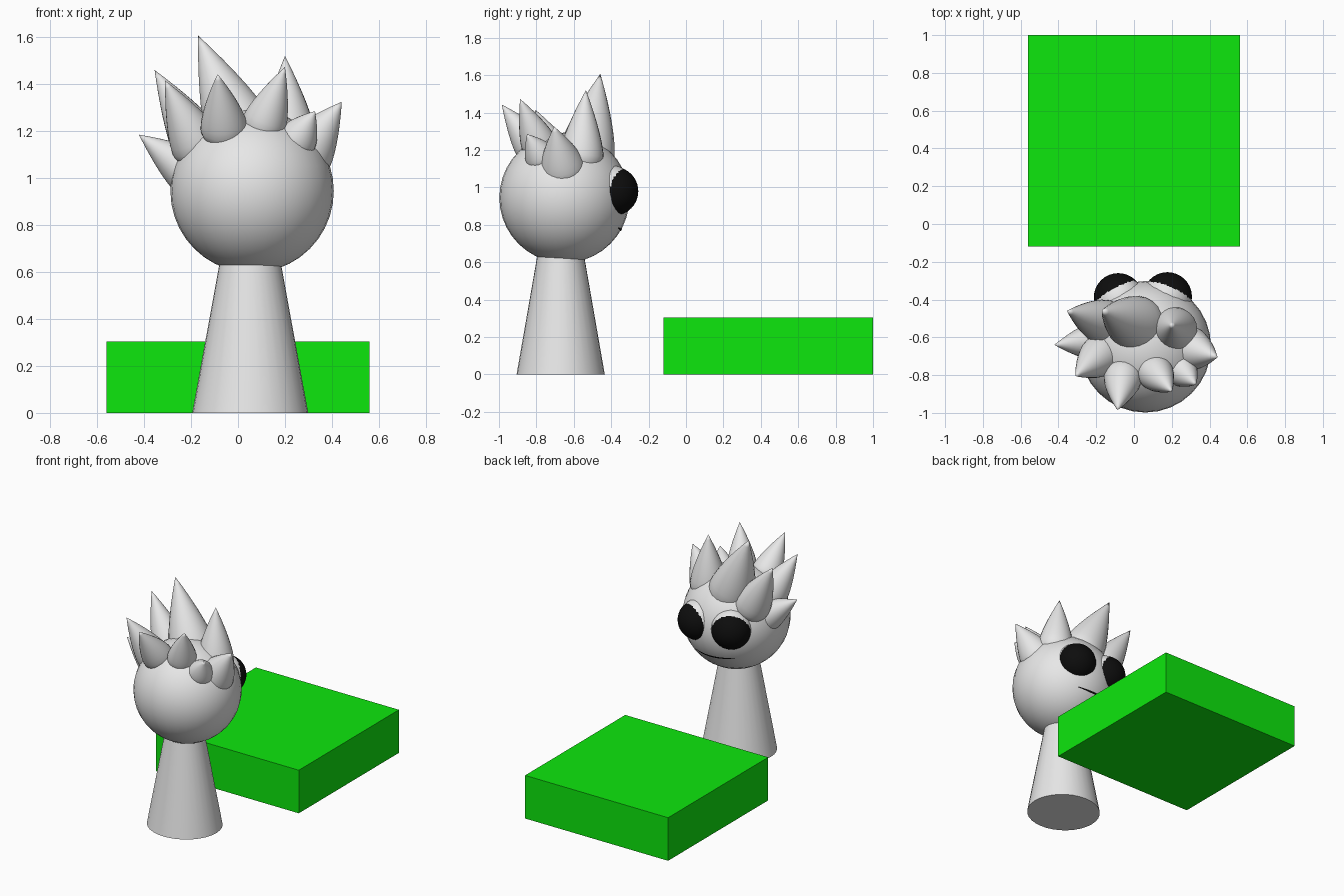
import bpy, bmesh, math
from mathutils import Vector, Matrix

if "Cube" in bpy.data.objects:
    bpy.data.objects.remove(bpy.data.objects["Cube"])


def material(name, rgb):
    m = bpy.data.materials.new(name)
    m.diffuse_color = (*rgb, 1)
    m.use_nodes = True
    m.node_tree.nodes["Principled BSDF"].inputs["Base Color"].default_value = m.diffuse_color
    return m


GREY = material("light grey", (0.8, 0.8, 0.8))
GREEN = material("bright green", (0.004, 0.8, 0.004))
BLACK = material("black", (0.004, 0.004, 0.004))
HEAD, HEAD_R = Vector((0.06, -0.65, 0.945)), 0.348


def finish(name, bm, mat, smooth=True):
    bmesh.ops.recalc_face_normals(bm, faces=bm.faces)
    me = bpy.data.meshes.new(name)
    bm.to_mesh(me)
    bm.free()
    me.materials.append(mat)
    ob = bpy.data.objects.new(name, me)
    bpy.context.collection.objects.link(ob)
    if smooth:
        bpy.ops.object.select_all(action='DESELECT')
        ob.select_set(True)
        bpy.context.view_layer.objects.active = ob
        bpy.ops.object.shade_smooth_by_angle(angle=math.radians(50))
    return ob


def ball(name, centre, r, mat, u=32, v=20):
    bm = bmesh.new()
    bmesh.ops.create_uvsphere(bm, u_segments=u, v_segments=v, radius=r,
                              matrix=Matrix.Translation(centre))
    return finish(name, bm, mat)


def spike(name, base, tip, r):
    """Teardrop: a ball at the base whose upper half is drawn out to a point."""
    base, tip = Vector(base), Vector(tip)
    axis = tip - base
    bm = bmesh.new()
    bmesh.ops.create_uvsphere(bm, u_segments=24, v_segments=20, radius=1)
    for v in bm.verts:
        rad = math.hypot(v.co.x, v.co.y)
        if v.co.z > 0:
            t = 1 - math.atan2(rad, v.co.z) / (math.pi / 2)
            k = r * (1 - t ** 1.35) / max(rad, 1e-6)
            v.co = Vector((v.co.x * k, v.co.y * k, t * axis.length))
        else:
            v.co *= r
    bm.transform(Matrix.Translation(base) @ axis.to_track_quat('Z', 'Y').to_matrix().to_4x4())
    finish(name, bm, GREY)


# green block
bm = bmesh.new()
bmesh.ops.create_cube(bm, size=1, matrix=Matrix.Translation((0, 0.44, 0.1525))
                      @ Matrix.Diagonal((1.12, 1.12, 0.305, 1)))
finish("green_block", bm, GREEN, smooth=False)

# tapered body
bm = bmesh.new()
bmesh.ops.create_cone(bm, cap_ends=True, segments=32, radius1=0.247, radius2=0.132, depth=0.63,
                      matrix=Matrix.Translation((0.052, -0.67, 0.315)) @ Matrix.Diagonal((1, 0.955, 1, 1)))
finish("body", bm, GREY)

# head
ball("head", HEAD, HEAD_R, GREY)

# bulging black eyes with a thin grey rim behind each
for side, c in (("left", (-0.083, -0.39, 0.98)), ("right", (0.177, -0.385, 0.98))):
    c = Vector(c)
    out = (c - HEAD).normalized()
    ball(side + "_eye", c, 0.13, BLACK)
    ball(side + "_eye_rim", c - out * 0.016 + Vector((0, 0, 0.006)), 0.134, GREY)

# mouth: thin band lying on the head
bm = bmesh.new()
rows = []
for i in range(17):
    s = i / 8 - 1
    x = -0.025 + 0.145 * s
    w = 0.006 * (1 - 0.6 * s * s)
    row = []
    for dz in (w, -w):
        z = -0.172 + 0.012 * s * s + dz
        y = math.sqrt(HEAD_R ** 2 - x * x - z * z)
        row.append(bm.verts.new(HEAD + Vector((x, y, z)) * 1.008))
    rows.append(row)
for a, b in zip(rows, rows[1:]):
    bm.faces.new((a[0], a[1], b[1], b[0]))
bmesh.ops.solidify(bm, geom=bm.faces[:], thickness=0.006)
finish("mouth", bm, BLACK)

# hair spikes: base centre, tip, base radius
SPIKES = [
    ((0.01, -0.53, 1.19), (-0.17, -0.458, 1.607), 0.15),
    ((0.215, -0.56, 1.17), (0.20, -0.535, 1.52), 0.12),
    ((-0.16, -0.52, 1.13), (-0.355, -0.46, 1.46), 0.12),
    ((-0.20, -0.62, 1.02), (-0.422, -0.64, 1.185), 0.105),
    ((-0.18, -0.70, 1.15), (-0.31, -0.805, 1.415), 0.11),
    ((-0.06, -0.82, 1.22), (-0.087, -0.985, 1.443), 0.10),
    ((0.115, -0.79, 1.24), (0.20, -0.887, 1.473), 0.095),
    ((0.255, -0.78, 1.17), (0.328, -0.85, 1.285), 0.085),
    ((0.29, -0.66, 1.11), (0.442, -0.705, 1.325), 0.12),
]
for i, (base, tip, r) in enumerate(SPIKES):
    spike(f"hair_spike_{i + 1}", base, tip, r)
